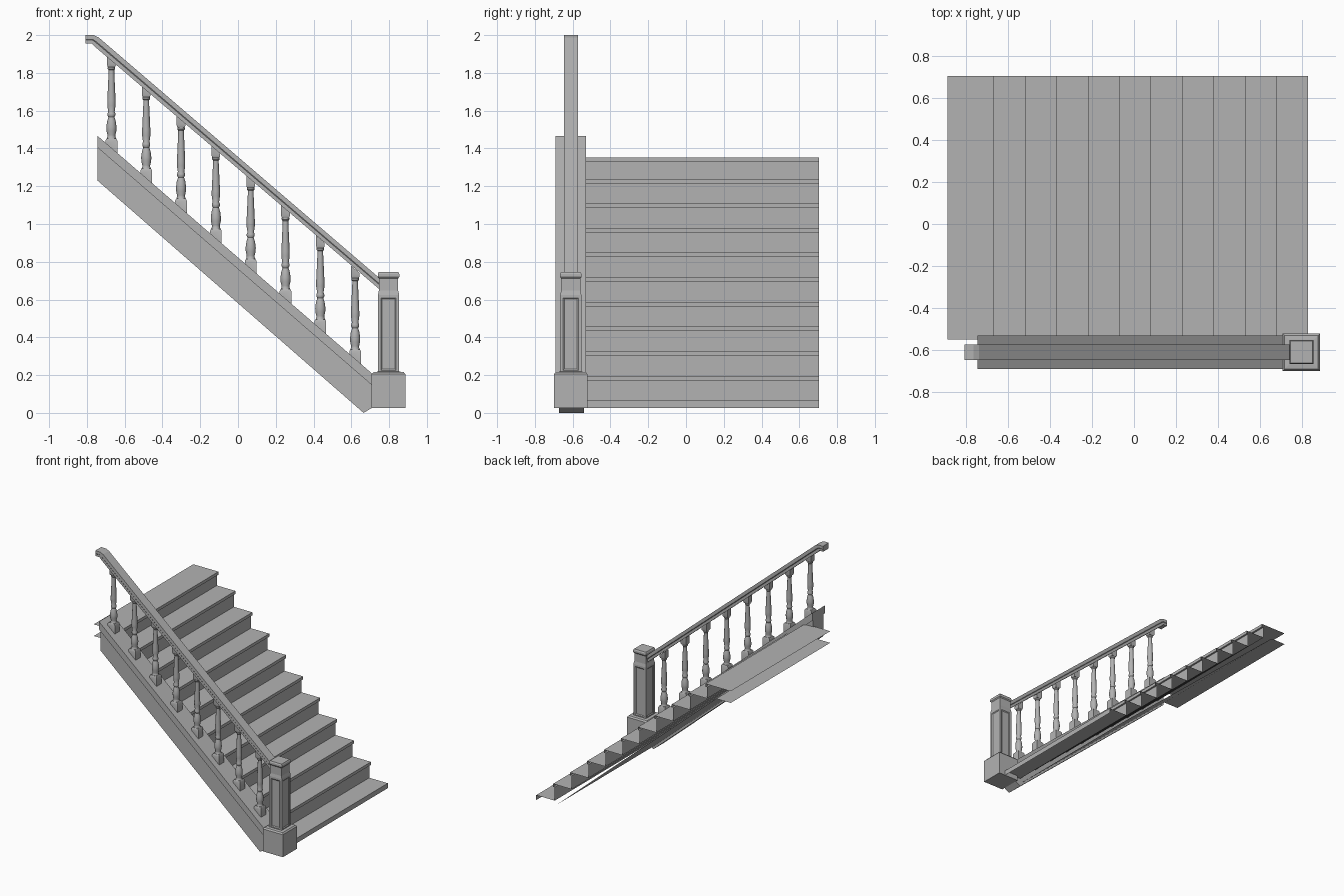
import bpy, bmesh, math

if "Cube" in bpy.data.objects:
    bpy.data.objects.remove(bpy.data.objects["Cube"])

YC = -0.61            # centre line of the balustrade
SLOPE = 0.866         # rise per unit of run

# Dark grey shared by every part
GREY = bpy.data.materials.new("dark_grey")
GREY.diffuse_color = (0.45, 0.45, 0.45, 1)
GREY.use_nodes = True
GREY.node_tree.nodes["Principled BSDF"].inputs["Base Color"].default_value = GREY.diffuse_color


def finish(bm, name, smooth=False):
    me = bpy.data.meshes.new(name)
    bm.to_mesh(me)
    bm.free()
    me.materials.append(GREY)
    ob = bpy.data.objects.new(name, me)
    bpy.context.collection.objects.link(ob)
    if smooth:
        bpy.context.view_layer.objects.active = ob
        ob.select_set(True)
        bpy.ops.object.shade_smooth_by_angle(angle=math.radians(35))
        ob.select_set(False)
    return ob


def skin(bm, rings, closed=True):
    """Join successive rings of points with quads and cap closed ends."""
    vs = [[bm.verts.new(p) for p in r] for r in rings]
    n = len(vs[0])
    for a, b in zip(vs, vs[1:]):
        for i in range(n if closed else n - 1):
            j = (i + 1) % n
            bm.faces.new((a[i], a[j], b[j], b[i]))
    if closed:
        bm.faces.new(vs[0][::-1])
        bm.faces.new(vs[-1])
    bmesh.ops.recalc_face_normals(bm, faces=bm.faces)


def extrude_y(name, profile, y0, y1, closed=True):
    bm = bmesh.new()
    skin(bm, [[(x, y, z) for x, z in profile] for y in (y0, y1)], closed)
    return finish(bm, name)


def square(x, y, half, z):
    return [(x + sx * half, y + sy * half, z)
            for sx, sy in ((-1, -1), (1, -1), (1, 1), (-1, 1))]


# Folded sheet of treads and risers, each with an overhanging nosing
RUN, RISE = 0.1495, 0.1305
steps, prev = [], 0
for i in range(11):
    x, z = 0.829 - RUN * i, min(0.065 + RISE * i, 1.353)
    if i == 0:
        steps += [(x, 0.026), (x, z)]
    else:
        riser = x - 0.014
        steps += [(riser, prev), (riser, z - 0.024), (x, z - 0.024), (x, z)]
    prev = z
steps.append((-0.888, prev))
extrude_y("stair_treads", steps, -0.55, 0.705, closed=False)

# Thin soffit sheet below the flight
extrude_y("stair_soffit", [(0.66, 0.027), (-0.76, 1.26), (-0.888, 1.26)],
          -0.55, 0.705, closed=False)

# Sloping stringer and its wider cap
extrude_y("stringer", [(-0.744, 1.23), (0.665, 0.0), (0.74, 0.045),
                       (0.74, 0.12), (-0.744, 1.405)], -0.672, -0.54)
extrude_y("stringer_cap", [(-0.744, 1.405), (0.74, 0.12), (0.74, 0.182),
                           (-0.744, 1.467)], -0.69, -0.53)

# Handrail: stepped section carried along a mitred path
section = [(-0.033, 1), (0.033, 1), (0.033, 0.6), (0.037, 0.5), (0.037, 0),
           (-0.037, 0), (-0.037, 0.5), (-0.033, 0.6)]
T = 0.045
path = [(-0.807, 2.0, 0, -1), (-0.765, 2.0, -0.18, -1),
        (-0.738, 1.988, -0.55, -1.0), (0.765, 0.70, 0, -1.32)]
bm = bmesh.new()
skin(bm, [[(x + ox * T * d, YC + dy, z + oz * T * d) for dy, d in section]
          for x, z, ox, oz in path])
finish(bm, "handrail")

# Turned balusters with square blocks at both ends
turning = [(0.027, 0.046), (0.021, 0.060), (0.021, 0.068), (0.026, 0.090),
           (0.027, 0.110), (0.023, 0.140), (0.016, 0.163), (0.021, 0.172),
           (0.021, 0.182), (0.017, 0.192), (0.022, 0.225), (0.022, 0.250),
           (0.015, 0.400), (0.015, 0.412), (0.020, 0.418), (0.020, 0.426),
           (0.017, 0.430), (0.023, 0.445)]
for k in range(8):
    x = -0.67 + 0.1843 * k
    z = 1.467 - SLOPE * (x + 0.744)
    bm = bmesh.new()
    low = [(px, py, z - SLOPE * (px - x) - 0.004)
           for px, py, _ in square(x, YC, 0.031, 0)]
    skin(bm, [low, square(x, YC, 0.031, z + 0.040), square(x, YC, 0.025, z + 0.050)])
    skin(bm, [[(x + r * math.cos(a * math.tau / 12), YC + r * math.sin(a * math.tau / 12), z + h)
               for a in range(12)] for r, h in turning])
    top = [(px, py, z + 0.475 - SLOPE * (px - x))
           for px, py, _ in square(x, YC, 0.023, 0)]
    skin(bm, [square(x, YC, 0.019, z + 0.428), square(x, YC, 0.023, z + 0.438), top])
    finish(bm, f"baluster_{k + 1}", smooth=True)

# Newel post: plinth, panelled shaft, neck and cap
NX = 0.797


def stack(levels):
    bm = bmesh.new()
    skin(bm, [square(NX, YC, h, z) for h, z in levels])
    return bm


finish(stack([(0.089, 0.026), (0.089, 0.205), (0.080, 0.216), (0.060, 0.218)]),
       "newel_base")

bm = stack([(0.056, 0.21), (0.056, 0.625), (0.051, 0.648), (0.051, 0.72)])
sides = [f for f in bm.faces if abs(f.normal.z) < 0.1 and f.calc_center_median().z < 0.5]
bmesh.ops.inset_individual(bm, faces=sides, thickness=0.022, depth=0)
bmesh.ops.inset_individual(bm, faces=sides, thickness=0.010, depth=-0.005)
finish(bm, "newel_shaft")

finish(stack([(0.051, 0.712), (0.057, 0.720), (0.057, 0.735), (0.052, 0.745)]),
       "newel_cap")
